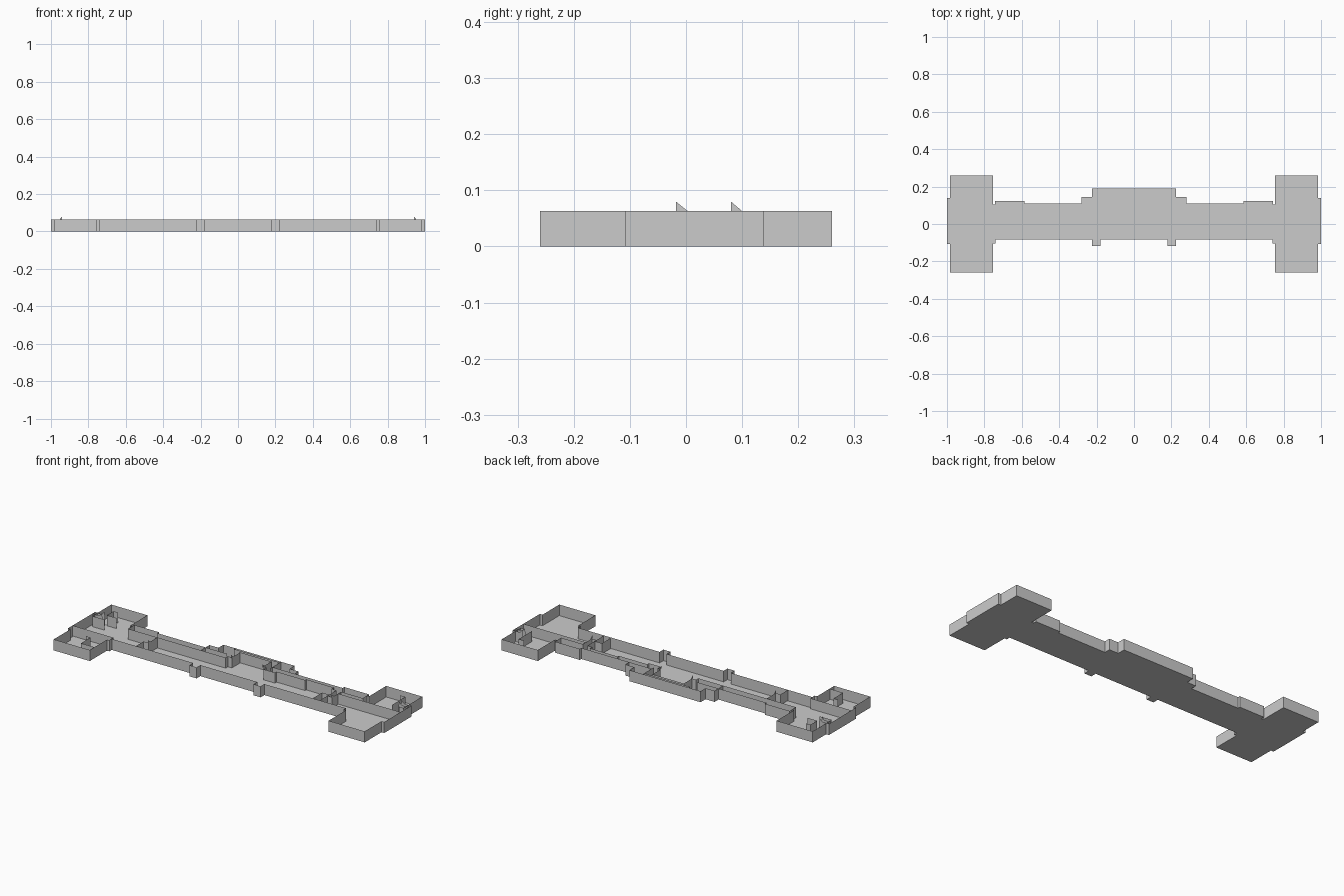
import bpy, bmesh

H = 0.063   # wall top
B = 0.003   # bottom chamfer


def finish(name, bm):
    me = bpy.data.meshes.new(name)
    bm.to_mesh(me)
    bm.free()
    ob = bpy.data.objects.new(name, me)
    bpy.context.collection.objects.link(ob)
    return ob


def wall(name, pts, closed=False, z0=B, z1=H):
    """Thin upright wall following a plan polyline."""
    bm = bmesh.new()
    lo = [bm.verts.new((x, y, z0)) for x, y in pts]
    hi = [bm.verts.new((x, y, z1)) for x, y in pts]
    n = len(pts)
    for i in range(n if closed else n - 1):
        j = (i + 1) % n
        bm.faces.new((lo[i], lo[j], hi[j], hi[i]))
    return finish(name, bm)


def stair_fin(name, x, y, dx, dy):
    """Small triangular stair flank rising above the wall tops."""
    bm = bmesh.new()
    v = [bm.verts.new(p) for p in
         ((x, y, H), (x + dx, y + dy, H), (x, y, 0.08))]
    bm.faces.new(v)
    return finish(name, bm)


# Half of the building outline, from front centre to back centre
half = [(0.18, -0.083), (0.18, -0.117), (0.225, -0.117), (0.225, -0.083),
        (0.74, -0.083), (0.74, -0.105), (0.755, -0.105), (0.755, -0.26),
        (0.983, -0.26), (0.983, -0.108), (1.0, -0.108), (1.0, 0.138),
        (0.983, 0.138), (0.983, 0.26), (0.755, 0.26), (0.755, 0.105),
        (0.742, 0.105), (0.742, 0.124), (0.585, 0.124), (0.585, 0.11),
        (0.282, 0.11), (0.282, 0.145), (0.225, 0.145), (0.225, 0.19)]
outline = half + [(-x, y) for x, y in reversed(half)]
wall("outer_wall", outline, closed=True)

# Floor with a slightly chamfered underside
bm = bmesh.new()
face = bm.faces.new([bm.verts.new((x, y, B)) for x, y in outline])
bmesh.ops.inset_region(bm, faces=[face], thickness=B, use_boundary=True,
                       use_even_offset=True)
for v in face.verts:
    v.co.z = 0
finish("floor", bm)

# Interior partitions
partitions = {
    "left_corridor_wall": [(-0.742, 0.105), (-0.742, 0.067), (-0.125, 0.067),
                           (-0.125, 0.088), (-0.1, 0.088), (-0.1, 0.163),
                           (0.097, 0.163), (0.097, 0.09), (0.117, 0.09),
                           (0.117, 0.063), (0.19, 0.063), (0.19, 0.078),
                           (0.37, 0.078), (0.37, 0.088), (0.545, 0.088),
                           (0.545, 0.068), (0.575, 0.068), (0.575, -0.078)],
    "left_room_divider": [(-0.282, 0.11), (-0.282, 0.067)],
    "left_room_back": [(-0.282, 0.11), (-0.145, 0.11)],
    "left_door_jog": [(-0.557, 0.067), (-0.557, -0.014), (-0.587, -0.014),
                      (-0.587, -0.083)],
    "right_door_jog": [(0.575, -0.014), (0.605, -0.014), (0.605, 0.067),
                       (0.742, 0.067), (0.742, 0.105)],
    "right_closet": [(0.575, 0.002), (0.53, 0.002), (0.53, -0.075)],
    "right_wing_wall": [(0.605, 0.04), (1.0, 0.04)],
    "back_left_stub": [(-0.15, 0.19), (-0.15, 0.178)],
    "back_inner_wall": [(-0.15, 0.178), (0.14, 0.178)],
    "back_right_divider": [(0.14, 0.19), (0.14, 0.088)],
    "right_room_back": [(0.14, 0.11), (0.282, 0.11)],
    "left_wing_wall": [(-1.0, -0.065), (-0.742, -0.065), (-0.742, -0.1)],
    "left_wing_lower_room": [(-0.87, -0.132), (-0.84, -0.132),
                             (-0.84, -0.218), (-0.757, -0.218)],
    "left_wing_upper_room": [(-0.9, 0.2), (-0.927, 0.2), (-0.927, 0.14),
                             (-0.865, 0.14)],
    "right_wing_upper_room": [(0.88, 0.207), (0.913, 0.207), (0.913, 0.088)],
    "left_stair_wall": [(-0.983, 0.138), (-0.983, 0.088), (-0.905, 0.088)],
    "right_stair_wall": [(0.983, 0.138), (0.983, 0.09), (0.955, 0.09)],
}
for name, pts in partitions.items():
    wall(name, pts)

# Stair flights in the end wings, with raised flanks
for s, side in ((-1, "left"), (1, "right")):
    for y in (0.113, 0.135):
        wall(f"{side}_stair_flank", [(s * 0.935, y), (s * 1.0, y)])
        stair_fin(f"{side}_stair_fin", s * 0.94, y, s * 0.015, 0)
    stair_fin(f"{side}_hall_fin", s * 0.1, 0.08, 0, 0.02)
stair_fin("left_door_fin", -0.557, -0.018, 0, 0.021)
stair_fin("right_door_fin", 0.605, -0.018, 0, 0.021)
